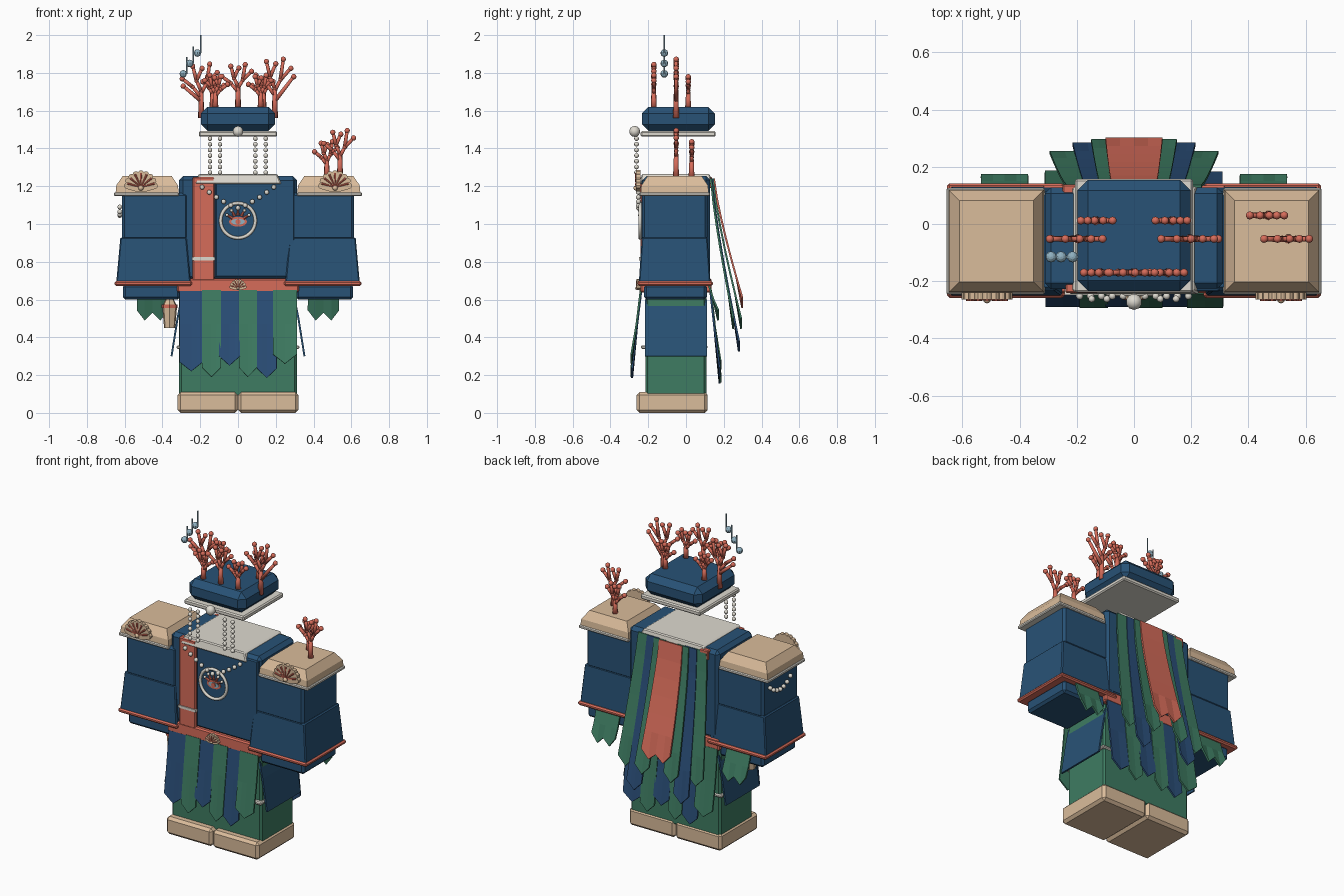
import bpy, bmesh, math
from mathutils import Vector, Matrix

if "Cube" in bpy.data.objects:
    bpy.data.objects.remove(bpy.data.objects["Cube"])


def material(name, rgb):
    m = bpy.data.materials.new(name)
    lin = [((c / 255 + 0.055) / 1.055) ** 2.4 for c in rgb]
    m.diffuse_color = (*lin, 1)
    m.use_nodes = True
    m.node_tree.nodes["Principled BSDF"].inputs["Base Color"].default_value = m.diffuse_color
    return m


NAVY = material("navy", (40, 82, 118))
BLUE = material("strip blue", (42, 78, 120))
GREEN = material("sea green", (62, 124, 98))
CORAL = material("coral", (214, 108, 90))
SAND = material("sand", (218, 188, 155))
PEARL = material("pearl", (222, 218, 208))
MIST = material("pale blue", (145, 178, 194))


def finish(name, bm, mat, smooth=False):
    bmesh.ops.recalc_face_normals(bm, faces=bm.faces)
    me = bpy.data.meshes.new(name)
    bm.to_mesh(me)
    bm.free()
    me.materials.append(mat)
    if smooth:
        me.shade_smooth()
    ob = bpy.data.objects.new(name, me)
    bpy.context.collection.objects.link(ob)
    return ob


def box(name, x, y, z, mat, bevel=0.0, top=(0, 0)):
    """Box from ranges; top = inset of the upper face in x and y."""
    bm = bmesh.new()
    bmesh.ops.create_cube(bm, size=1)
    cx, cy = sum(x) / 2, sum(y) / 2
    for v in bm.verts:
        up = v.co.z > 0
        hx = abs(x[1] - x[0]) / 2 - (top[0] if up else 0)
        hy = abs(y[1] - y[0]) / 2 - (top[1] if up else 0)
        v.co = (cx + math.copysign(hx, v.co.x), cy + math.copysign(hy, v.co.y), z[1] if up else z[0])
    ob = finish(name, bm, mat)
    if bevel:
        b = ob.modifiers.new("bevel", 'BEVEL')
        b.width, b.segments, b.limit_method = bevel, 1, 'NONE'
    return ob


def ball(bm, p, r):
    bmesh.ops.create_uvsphere(bm, u_segments=10, v_segments=7, radius=r, matrix=Matrix.Translation(p))


def balls(name, pts, r, mat=PEARL):
    bm = bmesh.new()
    for p in pts:
        ball(bm, p, r)
    return finish(name, bm, mat, True)


def rod(bm, a, b, r1, r2):
    a, b = Vector(a), Vector(b)
    d = b - a
    m = Matrix.Translation((a + b) / 2) @ d.to_track_quat('Z', 'Y').to_matrix().to_4x4()
    bmesh.ops.create_cone(bm, cap_ends=True, segments=7, radius1=r1, radius2=r2, depth=d.length, matrix=m)


def strip(name, x, path, mat, tips=1, drop=0.05, taper=1.0):
    """Hanging cloth strip along (y, z) points with a pointed or double-pointed end."""
    edge = (0, .5, 1, .5, 0) if tips == 1 else (0, 1, .25, 1, 0)
    bm = bmesh.new()
    rows, mid = [], sum(x) / 2
    for i, (y, z) in enumerate(path):
        k = taper + (1 - taper) * i / (len(path) - 1)
        last = i == len(path) - 1
        rows.append([bm.verts.new(((mid + (x[1] - x[0]) * (j / 4 - .5) * k) if taper == 1 else
                                   (x[0] + (x[1] - x[0]) * j / 4) * k,
                                   y, z - (edge[j] * drop if last else 0))) for j in range(5)])
    for r0, r1 in zip(rows, rows[1:]):
        for j in range(4):
            bm.faces.new((r0[j], r0[j + 1], r1[j + 1], r1[j]))
    ob = finish(name, bm, mat)
    s = ob.modifiers.new("thickness", 'SOLIDIFY')
    s.thickness, s.offset = 0.01, 0
    return ob


def shell(name, x, y, z, r):
    """Scallop fan with coral ribs."""
    bm = bmesh.new()
    pts = [(x - r * .35, z - r * .25), (x + r * .35, z - r * .25)]
    n = 36
    for i in range(n + 1):
        a = math.radians(-5 + 190 * i / n)
        k = r * (.93 + .09 * abs(math.sin(math.pi * i * 9 / n)))
        pts.append((x + k * math.cos(a), z + k * math.sin(a)))
    f = bm.faces.new([bm.verts.new((px, y + .012, pz)) for px, pz in pts])
    ext = bmesh.ops.extrude_face_region(bm, geom=[f])
    for v in ext["geom"]:
        if isinstance(v, bmesh.types.BMVert):
            v.co.y -= .024
    finish(name, bm, SAND)
    bm = bmesh.new()
    for i in range(7):
        a = math.radians(15 + 25 * i)
        rod(bm, (x, y - .012, z), (x + r * .85 * math.cos(a), y - .012, z + r * .85 * math.sin(a)), r * .03, r * .07)
    finish(name + "_ribs", bm, CORAL)
    balls(name + "_hinge", [(x, y - .012, z - r * .05)], r * .16, SAND)


# branch pattern: start, end, whether the end is a tip
TWIGS = [((0, 0), (0, .13), 0), ((0, .1), (-.045, .15), 0), ((-.045, .15), (-.1, .19), 1),
         ((0, .13), (-.025, .18), 0), ((-.025, .18), (-.045, .25), 1), ((0, .12), (.03, .17), 0),
         ((.03, .17), (.045, .26), 1), ((.03, .17), (.085, .22), 1), ((-.025, .18), (.005, .24), 1)]


def coral(name, x, y, z, w, h, s=1):
    bm = bmesh.new()
    for i, (a, b, tip) in enumerate(TWIGS):
        pa, pb = [(x + s * w * p[0], y, z + h * p[1]) for p in (a, b)]
        rod(bm, pa, pb, .017 if i == 0 else .011, .012 if i == 0 else .009)
        ball(bm, pb, .0145 if tip else .012)
    finish(name, bm, CORAL, True)


# boots, legs and band
for s in (-1, 1):
    box("boot", (s * .001, s * .32), (-.262, .115), (0, .11), SAND, .016)
box("lower_robe", (-.312, .312), (-.215, .108), (.08, .64), GREEN, .012)
box("ankle_cord", (-.325, .325), (-.238, .114), (.338, .358), PEARL, .006)

# torso, sash, belt, collar
box("torso", (-.312, .312), (-.228, .128), (.70, 1.255), NAVY, .022)
box("chest_panel", (-.12, .30), (-.236, -.2), (.72, 1.235), NAVY, .006)
box("front_sash", (-.24, -.125), (-.242, -.2), (.70, 1.25), CORAL, .006)
box("back_sash", (-.25, -.19), (.1, .138), (1.19, 1.25), CORAL, .005)
box("sash_clip", (-.243, -.122), (-.248, -.2), (.808, .824), PEARL)
box("belt", (-.322, .322), (-.242, .135), (.638, .712), CORAL, .008)
box("collar", (-.23, .23), (-.246, .138), (1.212, 1.265), PEARL, .006, (.022, .012))
shell("belt_shell", 0, -.25, .662, .045)

# apron strips, front and back
apron = [(-.31, -.185, .27, BLUE), (-.19, -.09, .24, GREEN), (-.10, .01, .30, BLUE),
         (.005, .10, .24, GREEN), (.10, .205, .235, BLUE), (.185, .312, .31, GREEN)]
for i, (a, b, z, m) in enumerate(apron):
    o = .004 * (i % 2)
    strip("apron_strip", (a, b), [(-.236 - o, .65), (-.258 - o, .47), (-.285 - o, z)], m)
    strip("back_strip", (-b, -a), [(.128 + o, .65), (.15 + o, .45), (.178 + o, z - .03)], m)

# side flaps leaning outwards
for s in (-1, 1):
    ob = strip("side_flap", (-.165, .165), [(.3, .6), (.32, .5), (.352, .3)], NAVY, 1, 0)
    for v in ob.data.vertices:
        v.co = (s * v.co.y, v.co.x - .053, v.co.z)

# cape of layered strips


def cape(name, x, ye, ze, mat, tips, lift):
    ts = [i / 6 for i in range(7)]
    path = [(.13 + lift + (ye - .13 - lift) * t ** 1.25, 1.24 + (ze - 1.24) * t) for t in ts]
    strip(name, x, path, mat, tips, .055, .8)


cape("cape_center", (-.10, .10), .298, .61, CORAL, 2, .018)
for s in (-1, 1):
    for label, a, b, ye, ze, m, lift in (("inner", .05, .15, .292, .50, GREEN, .012),
                                         ("middle", .11, .215, .28, .38, BLUE, .006),
                                         ("outer", .19, .295, .25, .50, GREEN, .002)):
        cape("cape_" + label, tuple(sorted((s * a, s * b))), ye, ze, m, 1, lift)

# arms
for s in (-1, 1):
    box("upper_arm", (s * .265, s * .614), (-.234, .114), (.915, 1.165), NAVY, .014)
    box("sleeve", (s * .25, s * .645), (-.25, .13), (.685, .928), NAVY, .006, (.022, .016))
    box("sleeve_trim", (s * .243, s * .653), (-.258, .142), (.673, .698), CORAL, .008)
    box("cuff", (s * .305, s * .61), (-.222, .11), (.60, .68), NAVY, .014)
    box("pad_rim", (s * .312, s * .656), (-.246, .126), (1.148, 1.168), PEARL, .005)
    box("shoulder_base", (s * .314, s * .648), (-.24, .12), (1.165, 1.205), SAND, 0, (.004, .004))
    box("shoulder_top", (s * .318, s * .644), (-.236, .116), (1.205, 1.255), SAND, 0, (.034, .034))
    shell("shoulder_shell", s * .514, -.252, 1.195, .088)
    strip("sleeve_tatter", tuple(sorted((s * .37, s * .535))),
          [(.12, .68), (.145, .6), (.17, .545)], GREEN, 2, .055)

# conch hanging at the hip
bm = bmesh.new()
rod(bm, (-.362, -.12, .45), (-.362, -.12, .56), .03, .04)
finish("hip_conch", bm, SAND)
bm = bmesh.new()
rod(bm, (-.362, -.12, .556), (-.362, -.12, .575), .043, .043)
finish("conch_band", bm, CORAL)
bm = bmesh.new()
rod(bm, (-.362, -.12, .575), (-.362, -.12, .62), .036, .012)
finish("conch_top", bm, SAND)

# hat
box("hat_brim", (-.207, .207), (-.24, .157), (1.462, 1.492), PEARL, .007)
box("hat", (-.197, .197), (-.234, .154), (1.492, 1.62), NAVY, .036)
balls("hat_pearl", [(0, -.272, 1.49)], .029)

# pearl strands and swags
balls("hat_strands", [(x, -.262, 1.452 - i * .03) for x in (-.148, -.095, .092, .147) for i in range(7)], .0125)
xs = [-.19 + .38 * i / 10 for i in range(11)]
balls("necklace", [(x, -.252, 1.085 + .11 * (abs(x) / .19) ** 1.3) for x in xs], .013)
ys = [-.14 + .2 * i / 6 for i in range(7)]
balls("arm_swag", [(-.626, y, 1.045 + .045 * ((y + .04) / .1) ** 2) for y in ys], .013)

# chest medallion: ring, coral rays, eye
bpy.ops.mesh.primitive_torus_add(major_radius=.092, minor_radius=.009, major_segments=32, minor_segments=8,
                                 location=(0, -.243, 1.018), rotation=(math.pi / 2, 0, 0))
ring = bpy.context.object
ring.name = "medallion_ring"
ring.data.materials.append(PEARL)
bpy.ops.object.shade_smooth()
bm, tips = bmesh.new(), []
for i in range(5):
    a = math.radians(30 + 30 * i)
    tips.append((.068 * math.cos(a), -.245, 1.015 + .065 * math.sin(a)))
    rod(bm, (.035 * math.cos(a), -.242, 1.015 + .03 * math.sin(a)), tips[-1], .008, .005)
finish("medallion_rays", bm, CORAL)
balls("medallion_pearls", tips, .009)
for name, w, h, y, m in (("eye_rim", .048, .026, -.240, CORAL), ("eye_white", .036, .016, -.243, MIST),
                         ("eye_iris", .014, .014, -.246, CORAL)):
    bm = bmesh.new()
    pts = [(w * math.cos(i * math.pi / 8), h * math.sin(i * math.pi / 8)) for i in range(16)]
    bm.faces.new([bm.verts.new((px, y, 1.012 + pz)) for px, pz in pts])
    finish(name, bm, m).modifiers.new("plate", 'SOLIDIFY').thickness = .004

# coral branches on hat and shoulder
coral("hat_coral_front", 0, -.17, 1.61, .85, .9)
for s in (-1, 1):
    coral("hat_coral_small", s * .12, -.17, 1.61, .65, .68, s)
    coral("hat_coral_back", s * .135, .012, 1.61, .6, .65, s)
    coral("hat_coral_side", s * .195, -.052, 1.56, 1.0, 1.1 if s < 0 else 1.2, -s if s < 0 else s)
for p in ((-.29, 1.73), (.295, 1.78)):
    bm = bmesh.new()
    s = math.copysign(1, p[0])
    rod(bm, (s * .195, -.052, 1.65), (p[0], -.052, p[1]), .012, .009)
    ball(bm, (p[0], -.052, p[1]), .0145)
    finish("hat_coral_twig", bm, CORAL, True)
coral("shoulder_coral_small", .47, .03, 1.24, .65, .75)
coral("shoulder_coral_tall", .54, -.052, 1.24, .85, .98)

# floating music notes
bm = bmesh.new()
for x, z, h in ((-.29, 1.795, .09), (-.255, 1.85, .09), (-.215, 1.905, .095)):
    ball(bm, (x, -.115, z), .02)
    rod(bm, (x + .018, -.115, z), (x + .018, -.115, z + h), .004, .004)
finish("music_notes", bm, MIST)
